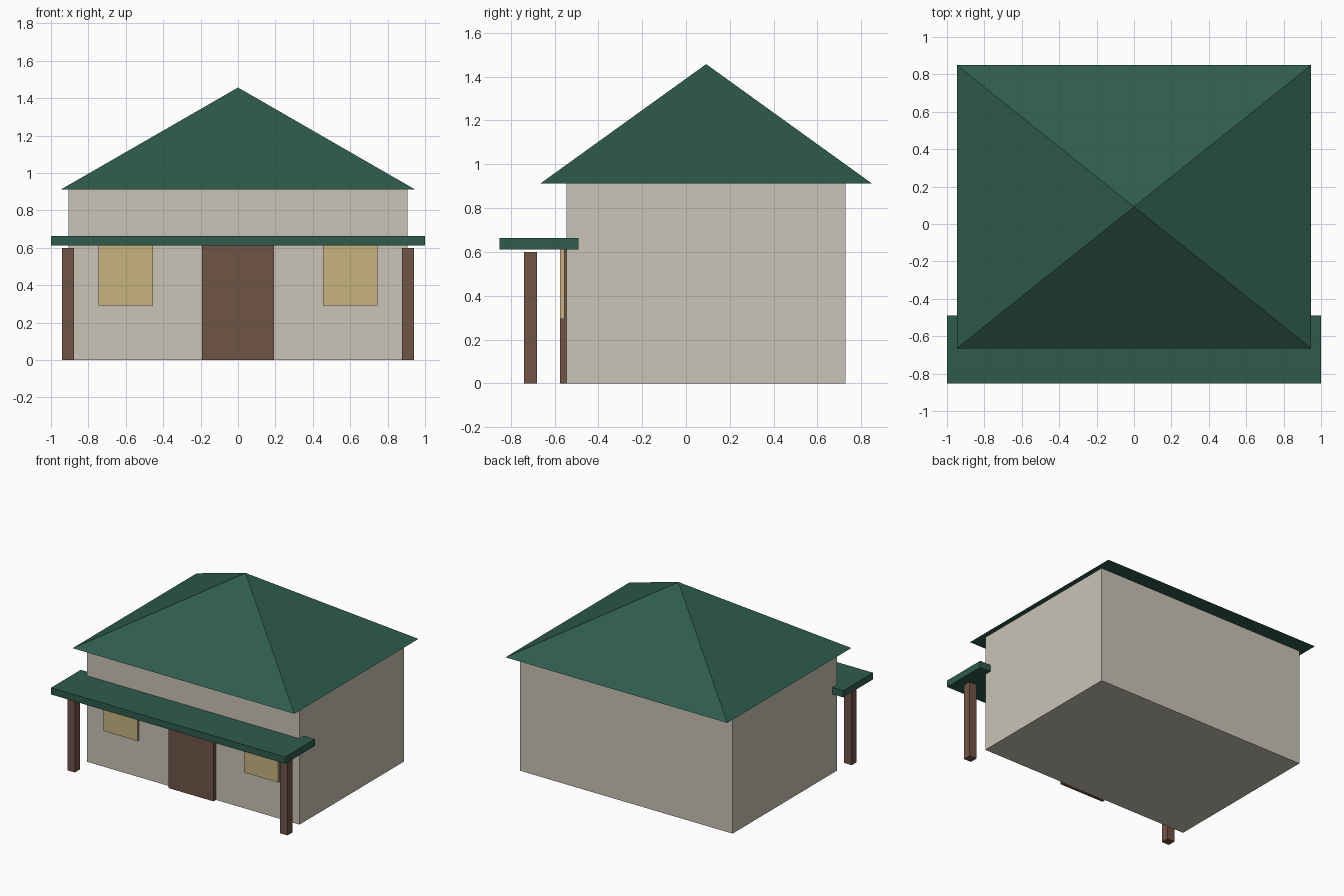
import bpy
import bmesh

if "Cube" in bpy.data.objects:
    bpy.data.objects.remove(bpy.data.objects["Cube"])


def linear(c):
    c /= 255
    return c / 12.92 if c <= 0.04045 else ((c + 0.055) / 1.055) ** 2.4


def material(name, r, g, b):
    m = bpy.data.materials.new(name)
    m.diffuse_color = (linear(r), linear(g), linear(b), 1)
    m.use_nodes = True
    m.node_tree.nodes["Principled BSDF"].inputs["Base Color"].default_value = m.diffuse_color
    return m


GREEN = material("roof_green", 46, 92, 76)
PLASTER = material("wall_plaster", 201, 196, 183)
BROWN = material("wood_brown", 112, 85, 70)
YELLOW = material("window_yellow", 200, 180, 127)


def add_object(name, bm, mat):
    bmesh.ops.recalc_face_normals(bm, faces=bm.faces)
    mesh = bpy.data.meshes.new(name)
    bm.to_mesh(mesh)
    bm.free()
    mesh.materials.append(mat)
    ob = bpy.data.objects.new(name, mesh)
    bpy.context.collection.objects.link(ob)
    return ob


def box(name, x, y, z, mat):
    """Box from (min, max) ranges along each axis."""
    bm = bmesh.new()
    bmesh.ops.create_cube(bm, size=1)
    for v in bm.verts:
        v.co = [r[0] if c < 0 else r[1] for c, r in zip(v.co, (x, y, z))]
    return add_object(name, bm, mat)


def pyramid(name, x, y, z, mat):
    """Four-sided hip roof with its apex over the middle of the base."""
    bm = bmesh.new()
    base = [bm.verts.new((px, py, z[0])) for px, py in
            ((x[0], y[0]), (x[1], y[0]), (x[1], y[1]), (x[0], y[1]))]
    apex = bm.verts.new((sum(x) / 2, sum(y) / 2, z[1]))
    bm.faces.new(base)
    for i in range(4):
        bm.faces.new((base[i], base[(i + 1) % 4], apex))
    return add_object(name, bm, mat)


# House body and main roof
box("walls", (-0.907, 0.907), (-0.545, 0.727), (0, 0.912), PLASTER)
pyramid("main_roof", (-0.947, 0.947), (-0.665, 0.849), (0.912, 1.457), GREEN)

# Porch roof and front door
box("porch_roof", (-1, 1), (-0.852, -0.49), (0.612, 0.664), GREEN)
box("front_door", (-0.193, 0.193), (-0.575, -0.545), (0, 0.635), BROWN)

# Porch posts and windows on both sides
for side, s in (("left", -1), ("right", 1)):
    box(f"{side}_post", sorted((s * 0.876, s * 0.94)), (-0.74, -0.679), (0, 0.6), BROWN)
    box(f"{side}_window", sorted((s * 0.455, s * 0.745)), (-0.575, -0.555), (0.293, 0.625), YELLOW)
